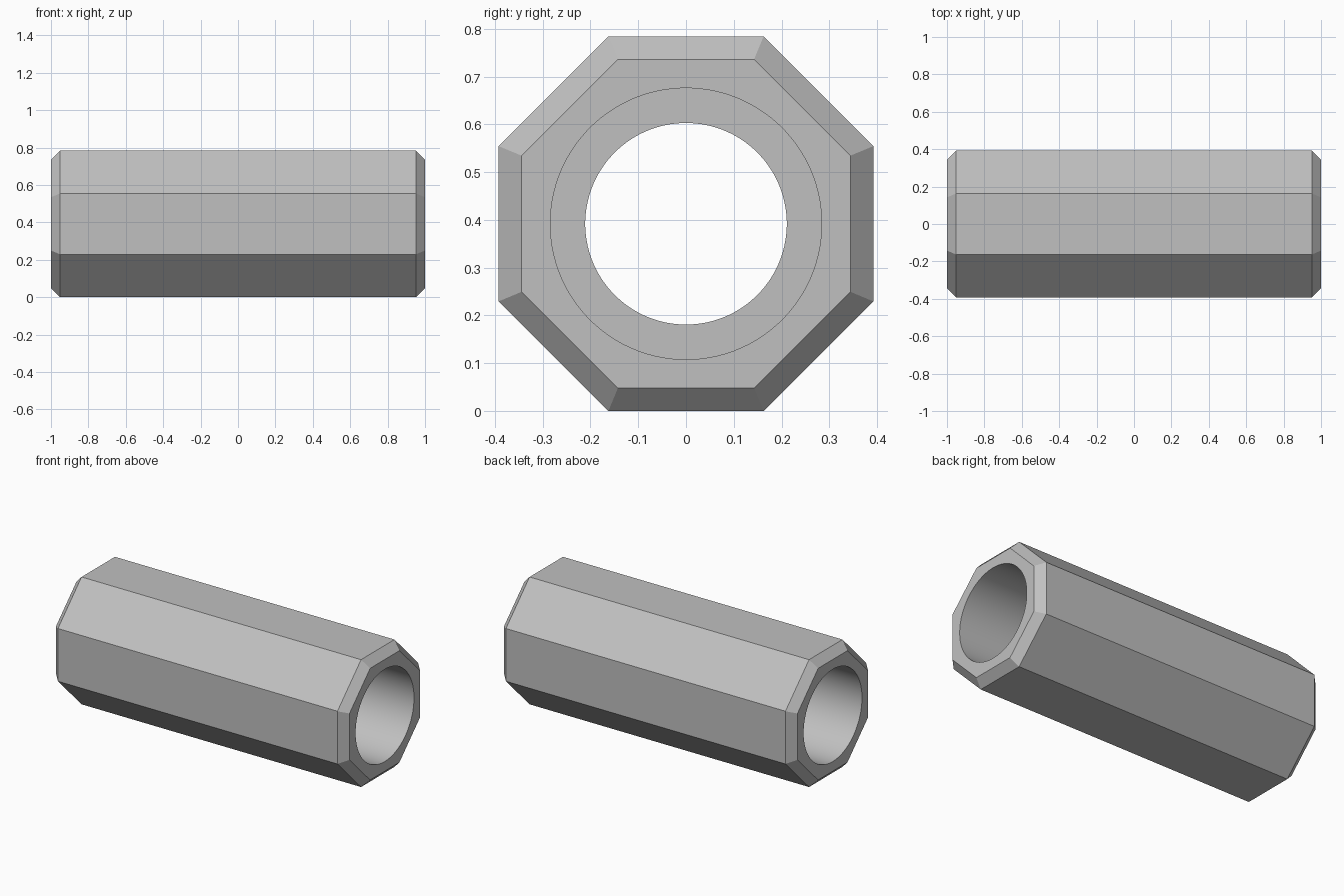
import bpy, bmesh
from math import cos, sin, pi, radians

APOTHEM = 0.392
CHAMFER = 0.048
BORE_R = 0.211       # narrow middle bore
SOCKET_R = 0.284     # wider bore at both ends
SOCKET_DEPTH = 0.5

cube = bpy.data.objects.get("Cube")
if cube:
    bpy.data.objects.remove(cube, do_unlink=True)

steel = bpy.data.materials.new("light_grey_metal")
steel.use_nodes = True
grey = (0.53, 0.53, 0.53, 1)
steel.diffuse_color = grey
steel.node_tree.nodes["Principled BSDF"].inputs["Base Color"].default_value = grey


def stacked_solid(name, sections, sides):
    """Closed solid along x from (x, radius) cross-sections."""
    bm = bmesh.new()
    rings = []
    for x, r in sections:
        angles = [2 * pi * (i + 0.5) / sides for i in range(sides)]
        rings.append([bm.verts.new((x, r * cos(a), r * sin(a))) for a in angles])
    for a, b in zip(rings, rings[1:]):
        for i in range(sides):
            j = (i + 1) % sides
            bm.faces.new((a[i], a[j], b[j], b[i]))
    bm.faces.new(rings[0])
    bm.faces.new(rings[-1])
    bmesh.ops.recalc_face_normals(bm, faces=bm.faces)
    mesh = bpy.data.meshes.new(name)
    bm.to_mesh(mesh)
    bm.free()
    mesh.materials.append(steel)
    obj = bpy.data.objects.new(name, mesh)
    bpy.context.collection.objects.link(obj)
    obj.location.z = APOTHEM
    return obj


# Octagonal body with chamfered ends
to_corner = 1 / cos(pi / 8)
outer = APOTHEM * to_corner
inner = (APOTHEM - CHAMFER) * to_corner
body = stacked_solid("octagonal_tube", [
    (-1, inner), (-1 + CHAMFER, outer), (1 - CHAMFER, outer), (1, inner)], 8)

# Stepped bore, cut straight through
step = 1 - SOCKET_DEPTH
bore = stacked_solid("bore_cutter", [
    (-1.1, SOCKET_R), (-step, SOCKET_R), (-step, BORE_R),
    (step, BORE_R), (step, SOCKET_R), (1.1, SOCKET_R)], 96)
bore.hide_render = True

cut = body.modifiers.new("bore", 'BOOLEAN')
cut.operation = 'DIFFERENCE'
cut.solver = 'EXACT'
cut.object = bore

bpy.ops.object.select_all(action='DESELECT')
body.select_set(True)
bpy.context.view_layer.objects.active = body
bpy.ops.object.modifier_apply(modifier=cut.name)
bpy.data.objects.remove(bore, do_unlink=True)

# Smooth bore walls, crisp outer facets
bpy.ops.object.shade_smooth_by_angle(angle=radians(25))
